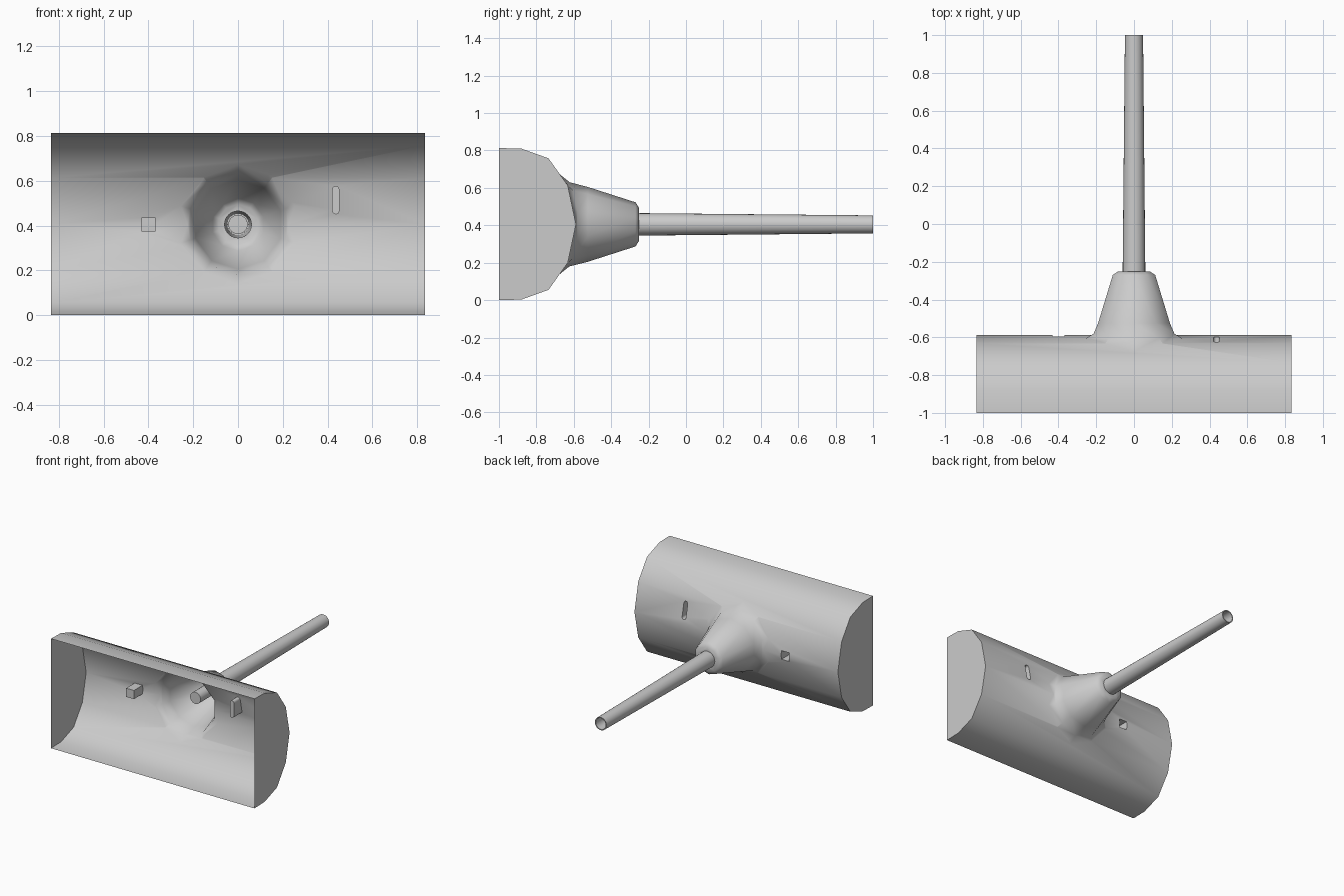
import bpy, bmesh, math
from mathutils import Vector

if "Cube" in bpy.data.objects:
    bpy.data.objects.remove(bpy.data.objects["Cube"])

ZC = 0.405  # height of the tube axis


def loft(name, rings):
    """Closed solid skinned through a list of equal-length rings."""
    bm = bmesh.new()
    vs = [[bm.verts.new(Vector(p)) for p in r] for r in rings]
    n = len(vs[0])
    for a, b in zip(vs, vs[1:]):
        for i in range(n):
            j = (i + 1) % n
            bm.faces.new((a[i], a[j], b[j], b[i]))
    bm.faces.new(vs[0])
    bm.faces.new(vs[-1])
    bmesh.ops.recalc_face_normals(bm, faces=bm.faces)
    me = bpy.data.meshes.new(name)
    bm.to_mesh(me)
    bm.free()
    ob = bpy.data.objects.new(name, me)
    bpy.context.collection.objects.link(ob)
    return ob


def circle(r, y, n, z=ZC):
    return [(r * math.cos(math.pi / 2 + math.tau * i / n), y,
             z + r * math.sin(math.pi / 2 + math.tau * i / n)) for i in range(n)]


def combine(target, tool, op):
    bpy.context.view_layer.objects.active = target
    m = target.modifiers.new("bool", 'BOOLEAN')
    m.operation, m.object, m.solver = op, tool, 'EXACT'
    bpy.ops.object.modifier_apply(modifier=m.name)
    bpy.data.objects.remove(tool)


# Trough body: D-shaped section along x
half = [(-1, 0), (-0.88, 0.003), (-0.735, 0.055), (-0.632, 0.2)]
prof = half + [(-0.588, ZC)] + [(y, 2 * ZC + 0.003 - z) for y, z in reversed(half)]
body = loft("shell", [[(x, y, z) for y, z in prof] for x in (-0.835, 0.835)])


def shell_y(z):
    for (y0, z0), (y1, z1) in zip(prof[1:-1], prof[2:-1]):
        if z0 <= z <= z1:
            return y0 + (y1 - y0) * (z - z0) / (z1 - z0)
    return -0.9


# Ten-sided cone with a flare that settles on the curved shell
N = 10


def seated(r, lift):
    return [(x, shell_y(z) + lift, z) for x, _, z in circle(r, 0, N)]


cone = loft("cone", [circle(0.22, -0.8, N), seated(0.275, -0.004), seated(0.225, 0.022),
                     circle(0.2, -0.525, N), circle(0.118, -0.27, N), circle(0.09, -0.252, N)])
combine(body, cone, 'UNION')

# Long tapered tube with a deep blind bore
combine(body, loft("tube", [circle(0.0605, -0.3, 24), circle(0.048, 1, 24)]), 'UNION')
combine(body, loft("bore", [circle(0.043, -0.5, 24), circle(0.041, 1.1, 24)]), 'DIFFERENCE')

# Square and slotted pockets in the back
s = 0.032
square = [(-0.4 - s, ZC - s), (-0.4 + s, ZC - s), (-0.4 + s, ZC + s), (-0.4 - s, ZC + s)]
w = 0.016
slot = [(0.437 + w * math.cos(math.pi * i / 6 + k * math.pi),
         (0.561, 0.466)[k] + w * math.sin(math.pi * i / 6 + k * math.pi))
        for k in (0, 1) for i in range(7)]
for name, outline in (("square_pocket", square), ("slot_pocket", slot)):
    combine(body, loft(name, [[(x, y, z) for x, z in outline] for y in (-0.695, -0.4)]), 'DIFFERENCE')

# Open the front
bm = bmesh.new()
bm.from_mesh(body.data)
bmesh.ops.delete(bm, geom=[f for f in bm.faces if all(v.co.y < -0.999 for v in f.verts)],
                 context='FACES')
bm.to_mesh(body.data)
bm.free()

bpy.ops.object.select_all(action='DESELECT')
body.select_set(True)
bpy.context.view_layer.objects.active = body
bpy.ops.object.shade_smooth_by_angle(angle=math.radians(40))
